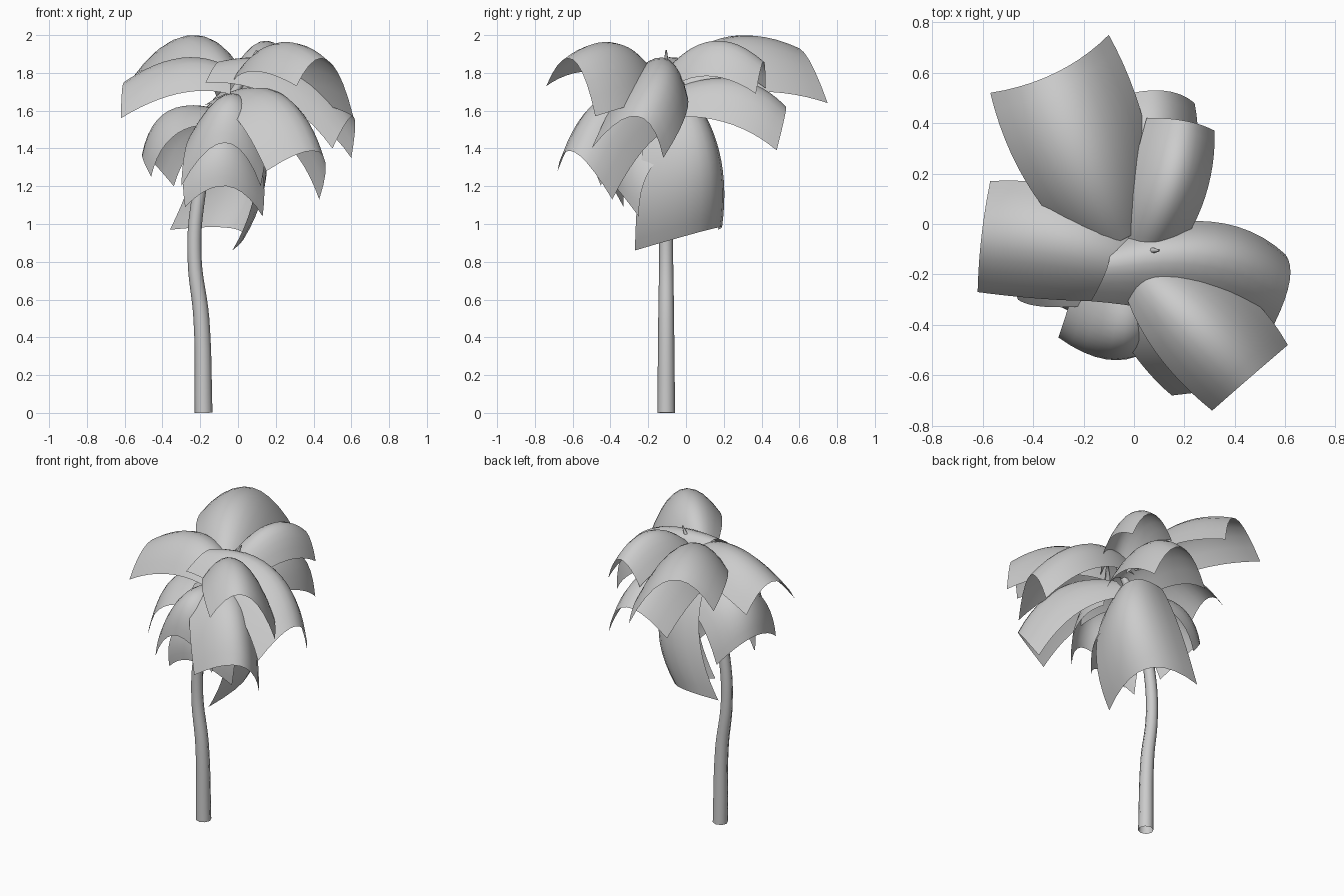
import bpy, bmesh
from mathutils import Vector

if "Cube" in bpy.data.objects:
    bpy.data.objects.remove(bpy.data.objects["Cube"])


def link(name, bm):
    mesh = bpy.data.meshes.new(name)
    bm.to_mesh(mesh)
    bm.free()
    for p in mesh.polygons:
        p.use_smooth = True
    ob = bpy.data.objects.new(name, mesh)
    bpy.context.collection.objects.link(ob)
    return ob


def through(a, b, c, t):
    """Parabola through three points at t = 0, 0.5, 1."""
    return a * (2 * (t - .5) * (t - 1)) + b * (4 * t * (1 - t)) + c * (2 * t * (t - .5))


def frond(name, base, mid, tip, left, right, k_base=.6, k_mid=1.0, nu=10, nv=12):
    """Arched sheet: ridge base-mid-tip, drooping edges ending at the two tip corners."""
    base, mid, tip, left, right = map(Vector, (base, mid, tip, left, right))
    dl, dr = left - tip, right - tip
    bm = bmesh.new()
    rows = []
    for j in range(nv + 1):
        v = j / nv
        c = through(base, mid, tip, v)
        k = through(k_base, k_mid, 1.0, v)
        rows.append([bm.verts.new(through(c + dl * k, c, c + dr * k, i / nu))
                     for i in range(nu + 1)])
    for a, b in zip(rows, rows[1:]):
        for i in range(nu):
            bm.faces.new((a[i], a[i + 1], b[i + 1], b[i]))
    bmesh.ops.recalc_face_normals(bm, faces=bm.faces)
    return link(name, bm)


# Trunk: swept open tube, S-bent, leaning right inside the crown
cu = bpy.data.curves.new("trunk", 'CURVE')
cu.dimensions = '3D'
cu.bevel_depth = 1.0
cu.bevel_resolution = 2
cu.resolution_u = 6
sp = cu.splines.new('BEZIER')
path = [(-.182, 0, .047), (-.194, .5, .042), (-.23, .82, .037), (-.215, 1.1, .036),
        (-.12, 1.5, .03), (.04, 1.8, .022), (.1, 1.92, .004)]
sp.bezier_points.add(len(path) - 1)
for p, (x, z, r) in zip(sp.bezier_points, path):
    p.co = (x, -.105, z)
    p.radius = r
    p.handle_left_type = p.handle_right_type = 'AUTO'
trunk = bpy.data.objects.new("trunk", cu)
bpy.context.collection.objects.link(trunk)

# Upper ring of fronds: base, mid ridge, tip ridge, two tip corners
frond("frond_back", (-.04, -.06, 1.82), (-.17, .25, 1.99), (-.31, .6, 1.93),
      (-.57, .52, 1.76), (-.1, .75, 1.64), k_base=.6)
frond("frond_left", (-.03, -.15, 1.82), (-.3, -.08, 1.88), (-.605, -.05, 1.75),
      (-.57, .17, 1.6), (-.62, -.27, 1.56), k_base=.7)
frond("frond_back_right", (.06, -.1, 1.82), (.15, .15, 1.97), (.2, .41, 1.86),
      (.05, .42, 1.72), (.32, .37, 1.69), k_base=.8, k_mid=1.1)
frond("frond_right", (-.1, -.15, 1.86), (.31, -.13, 1.84), (.61, -.26, 1.57),
      (.6, -.12, 1.35), (.5, -.5, 1.4), k_base=.65)
frond("frond_front_right", (.05, -.19, 1.82), (.26, -.37, 1.955), (.47, -.6, 1.87),
      (.61, -.48, 1.57), (.31, -.74, 1.73), k_base=.55, k_mid=1.05)

# Lower ring of fronds, hanging more steeply
frond("lower_frond_back", (.03, -.1, 1.7), (.07, .25, 1.77), (.07, .53, 1.62),
      (.24, .48, 1.39), (-.18, .46, 1.45))
frond("lower_frond_front", (-.03, -.22, 1.67), (-.04, -.45, 1.66), (-.07, -.54, 1.43),
      (-.3, -.45, 1.2), (.12, -.45, 1.2), k_base=.75)
frond("lower_frond_front_right", (.02, -.15, 1.7), (.26, -.4, 1.67), (.43, -.59, 1.38),
      (.15, -.68, 1.28), (.43, -.39, 1.13), k_base=.7)
frond("lower_frond_left", (-.08, -.1, 1.6), (-.36, -.03, 1.6), (-.5, 0, 1.37),
      (-.46, -.3, 1.25), (-.34, .16, 1.2), k_base=.7)
frond("hanging_frond_front", (-.06, -.13, 1.5), (-.06, -.33, 1.43), (-.06, -.38, 1.2),
      (-.28, -.33, 1.09), (.13, -.25, 1.04))
frond("hanging_frond_back_right", (.04, .03, 1.62), (.12, .12, 1.32), (0, .12, .97),
      (-.36, .17, .97), (-.03, -.27, .86), k_base=.6, k_mid=.95)
